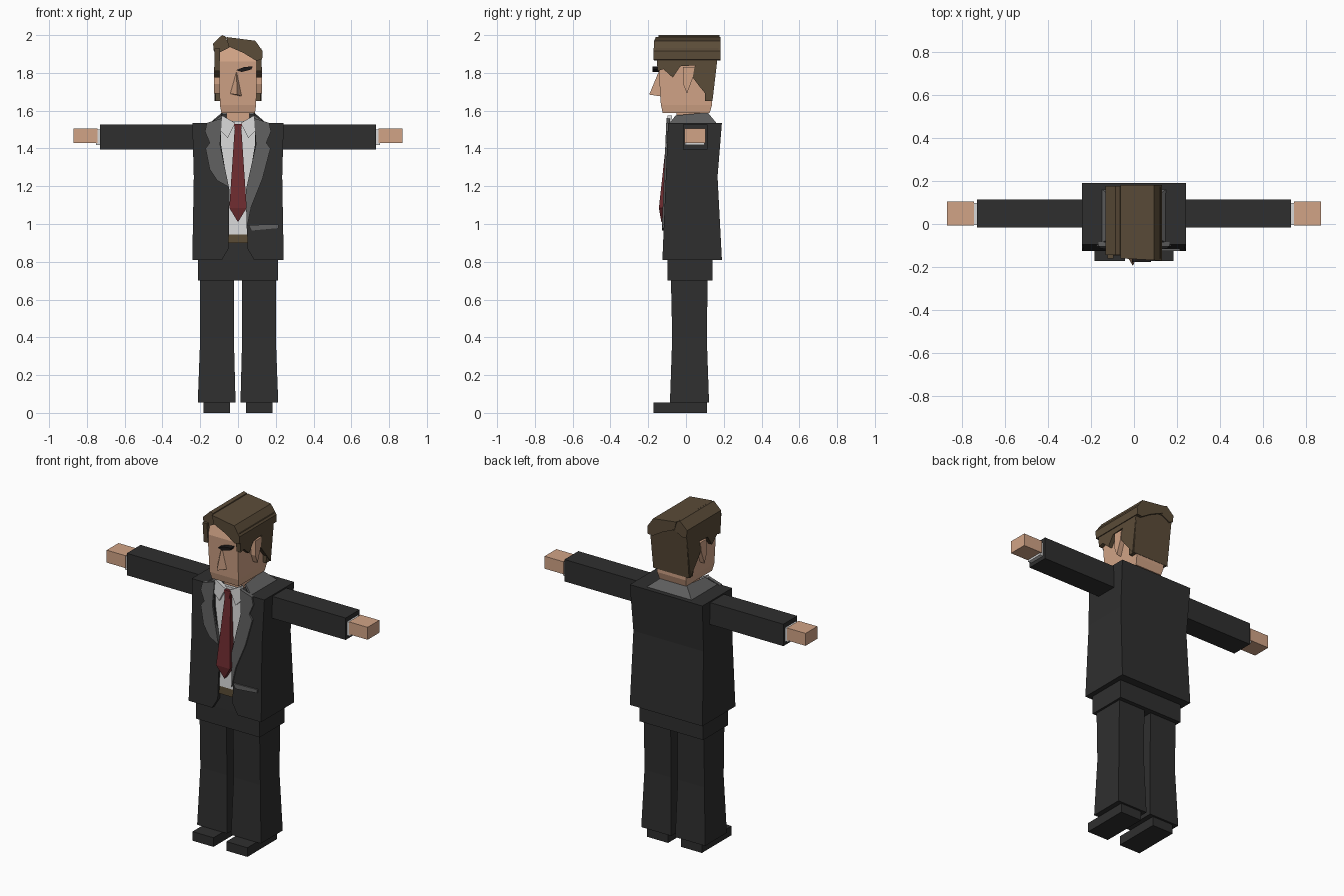
import bpy, bmesh


def material(name, rgb):
    m = bpy.data.materials.new(name)
    m.diffuse_color = (*rgb, 1)
    return m


SUIT = material("charcoal suit", (0.028, 0.028, 0.028))
GREY = material("grey lapel", (0.115, 0.115, 0.115))
SHIRT = material("white shirt", (0.68, 0.68, 0.68))
TIE = material("dark red tie", (0.15, 0.024, 0.028))
SKIN = material("skin", (0.64, 0.37, 0.24))
HAIR = material("brown hair", (0.105, 0.072, 0.04))
BELT = material("brown belt", (0.10, 0.07, 0.036))
BROW = material("black brow", (0.012, 0.01, 0.01))


def mesh(name, verts, faces, mat):
    bm = bmesh.new()
    vs = [bm.verts.new(v) for v in verts]
    for f in faces:
        bm.faces.new([vs[i] for i in f])
    bmesh.ops.recalc_face_normals(bm, faces=bm.faces)
    me = bpy.data.meshes.new(name)
    bm.to_mesh(me)
    bm.free()
    me.materials.append(mat)
    ob = bpy.data.objects.new(name, me)
    bpy.context.collection.objects.link(ob)
    return ob


def bridge(name, a, b, mat):
    """Closed solid between two matching outlines."""
    n = len(a)
    faces = [tuple(range(n)), tuple(range(n, 2 * n))]
    faces += [(i, (i + 1) % n, n + (i + 1) % n, n + i) for i in range(n)]
    return mesh(name, a + b, faces, mat)


def loft(name, rings, mat):
    """Stack of rectangles (z, x0, x1, y0, y1)."""
    verts, faces = [], []
    for z, x0, x1, y0, y1 in rings:
        verts += [(x0, y0, z), (x1, y0, z), (x1, y1, z), (x0, y1, z)]
    for r in range(len(rings) - 1):
        for i in range(4):
            j = (i + 1) % 4
            faces.append((4 * r + i, 4 * r + j, 4 * r + 4 + j, 4 * r + 4 + i))
    k = len(verts)
    faces += [(3, 2, 1, 0), (k - 4, k - 3, k - 2, k - 1)]
    return mesh(name, verts, faces, mat)


def box(name, x0, x1, y0, y1, z0, z1, mat):
    return loft(name, [(z0, x0, x1, y0, y1), (z1, x0, x1, y0, y1)], mat)


def chest(z):
    """Sloped plane of the jacket front."""
    return -0.125 + (z - 0.81) * 0.042


def front_plate(name, pts, d0, d1, mat, s=1):
    return bridge(name, [(s * x, chest(z) + d0, z) for x, z in pts],
                  [(s * x, chest(z) + d1, z) for x, z in pts], mat)


def side_plate(name, pts, x0, x1, mat):
    return bridge(name, [(x0, y, z) for y, z in pts], [(x1, y, z) for y, z in pts], mat)


def y_prism(name, pts, y0, y1, mat):
    return bridge(name, [(x, y0, z) for x, z in pts], [(x, y1, z) for x, z in pts], mat)


# Hips and jacket body
box("hips", -0.213, 0.213, -0.098, 0.14, 0.70, 0.90, SUIT)
loft("jacket_body", [(0.81, -0.242, 0.242, chest(0.81) + 0.022, 0.19),
                     (1.25, -0.234, 0.234, chest(1.25) + 0.022, 0.167),
                     (1.535, -0.242, 0.242, chest(1.535) + 0.022, 0.19)], SUIT)

# Shirt and belt in the jacket opening
front_plate("shirt_front", [(-0.10, 1.545), (-0.10, 1.38), (-0.06, 1.1), (-0.06, 0.945),
                            (0.06, 0.945), (0.06, 1.1), (0.10, 1.38), (0.10, 1.545)],
            0.012, 0.03, SHIRT)
front_plate("belt", [(-0.06, 0.945), (-0.06, 0.9), (0.06, 0.9), (0.06, 0.945)],
            0.012, 0.03, BELT)

for s, side in ((-1, "left"), (1, "right")):
    # Jacket front halves with cutaway bottom corners
    front_plate("jacket_front_" + side,
                [(0.242, 1.535), (0.234, 1.25), (0.242, 0.81), (0.085, 0.81), (0.05, 0.87),
                 (0.045, 1.18), (0.07, 1.3), (0.09, 1.42), (0.09, 1.535)], 0, 0.03, SUIT, s)
    # Shirt collar wing
    front_plate("shirt_collar_" + side, [(0.015, 1.535), (0.085, 1.575), (0.10, 1.50), (0.055, 1.455)],
                -0.004, 0.02, SHIRT, s)
    # Trouser leg and shoe
    a, b = sorted((s * 0.022, s * 0.2))
    c, d = sorted((s * 0.013, s * 0.213))
    loft("leg_" + side, [(0.055, c, d, -0.085, 0.122), (0.4, a, b, -0.073, 0.11),
                         (0.72, a, b, -0.08, 0.115)], SUIT)
    a, b = sorted((s * 0.043, s * 0.183))
    box("shoe_" + side, a, b, -0.172, 0.11, 0, 0.055, SUIT)
    # Sleeve, cuff and hand
    a, b = sorted((s * 0.23, s * 0.73))
    box("sleeve_" + side, a, b, -0.017, 0.115, 1.395, 1.527, SUIT)
    a, b = sorted((s * 0.72, s * 0.752))
    box("cuff_" + side, a, b, -0.004, 0.098, 1.418, 1.5, SHIRT)
    a, b = sorted((s * 0.745, s * 0.87))
    box("hand_" + side, a, b, -0.008, 0.104, 1.43, 1.505, SKIN)
    # Side hair and ear
    side_plate("side_hair_" + side,
               [(-0.16, 1.93), (-0.15, 1.81), (-0.12, 1.82), (-0.07, 1.775), (-0.03, 1.835),
                (0.05, 1.84), (0.025, 1.79), (0.07, 1.73), (0.135, 1.65), (0.172, 1.93)],
               s * 0.095, s * 0.124, HAIR)
    side_plate("ear_" + side, [(-0.015, 1.83), (0.045, 1.83), (0.035, 1.77), (0.005, 1.69), (-0.015, 1.74)],
               s * 0.095, s * 0.127, SKIN)

# Lapels: a short one and a long one
front_plate("lapel_left", [(-0.085, 1.56), (-0.165, 1.535), (-0.175, 1.49), (-0.15, 1.43), (-0.172, 1.40),
                           (-0.15, 1.29), (-0.11, 1.23), (-0.048, 1.195), (-0.07, 1.3), (-0.095, 1.42)],
            -0.01, 0.01, GREY)
front_plate("lapel_right", [(0.085, 1.56), (0.165, 1.535), (0.175, 1.49), (0.15, 1.43), (0.172, 1.40),
                            (0.13, 1.24), (0.07, 1.09), (0.045, 0.97), (0.042, 1.18), (0.068, 1.3),
                            (0.095, 1.42)], -0.01, 0.01, GREY)
front_plate("pocket_flap", [(0.055, 0.995), (0.215, 0.998), (0.215, 0.978), (0.07, 0.965)],
            -0.008, 0.01, GREY)

# Jacket collar wrapping the back of the neck
low = [(-0.155, -0.09, 1.53), (-0.155, 0.165, 1.53), (0.155, 0.165, 1.53), (0.155, -0.09, 1.53)]
top = [(-0.088, -0.055, 1.575), (-0.085, 0.115, 1.59), (0.085, 0.115, 1.59), (0.088, -0.055, 1.575)]
collar = mesh("jacket_collar", low + top, [(0, 1, 5, 4), (1, 2, 6, 5), (2, 3, 7, 6)], GREY)
collar.modifiers.new("thickness", "SOLIDIFY").thickness = 0.012

# Tie: blade, tip and knot
blade = [(-0.018, 1.50, -0.002), (0.018, 1.50, -0.002), (0.046, 1.085, -0.03),
         (0.0, 1.01, -0.014), (-0.046, 1.085, -0.03)]
mesh("tie", [(x, chest(z) + d, z) for x, z, d in blade] + [(x, chest(z) + 0.014, z) for x, z, d in blade],
     [(0, 1, 2, 4), (4, 2, 3), (9, 7, 6, 5), (9, 8, 7)]
     + [(i, (i + 1) % 5, 5 + (i + 1) % 5, 5 + i) for i in range(5)], TIE)
front_plate("tie_knot", [(-0.022, 1.53), (0.022, 1.53), (0.014, 1.485), (-0.014, 1.485)], -0.008, 0.015, TIE)

# Neck, head, nose and brow
box("neck", -0.06, 0.06, -0.05, 0.09, 1.5, 1.62, SKIN)
loft("head", [(1.588, -0.088, 0.09, -0.123, 0.125), (1.63, -0.096, 0.096, -0.133, 0.138),
              (1.86, -0.1, 0.1, -0.147, 0.14), (1.94, -0.095, 0.095, -0.125, 0.14)], SKIN)
mesh("nose", [(-0.008, -0.143, 1.81), (-0.005, -0.195, 1.685), (-0.045, -0.13, 1.69),
              (0.022, -0.13, 1.675), (0.022, -0.135, 1.76)],
     [(0, 1, 2), (0, 4, 3, 1), (1, 3, 2), (0, 2, 3, 4)], SKIN)
y_prism("brow", [(-0.01, 1.815), (0.03, 1.83), (0.078, 1.835), (0.07, 1.818), (0.02, 1.805)],
        -0.178, -0.14, BROW)

# Back hair and the two swept top locks either side of the parting
loft("back_hair", [(1.65, -0.118, 0.118, 0.10, 0.14), (1.93, -0.124, 0.124, 0.10, 0.173)], HAIR)
top_pts = [(-0.062, 1.99), (0.092, 1.97), (0.13, 1.915), (0.128, 1.87), (0.095, 1.865),
           (0.03, 1.905), (-0.05, 1.94)]
bridge("top_hair_right", [(x, -0.16 - 0.09 * max(x, 0), z) for x, z in top_pts],
       [(x, 0.182, z) for x, z in top_pts], HAIR)
y_prism("top_hair_left", [(-0.132, 1.955), (-0.085, 2.0), (-0.066, 1.993), (-0.045, 1.935),
                          (-0.105, 1.905), (-0.128, 1.915)], -0.145, 0.178, HAIR)
